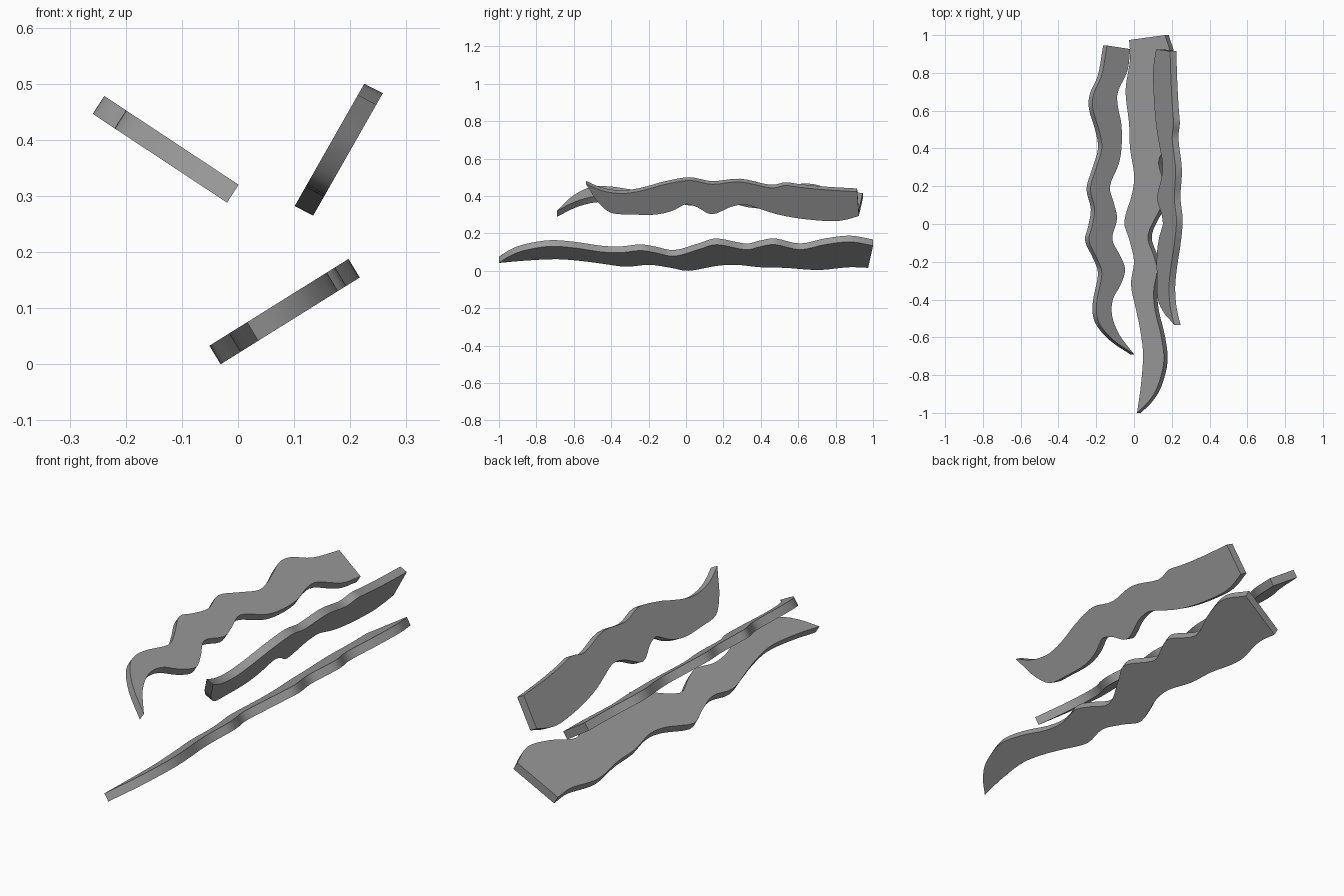
import bpy, bmesh
from mathutils import Vector

grey = bpy.data.materials.new("dark_grey")
grey.diffuse_color = (.33, .33, .33, 1)


def smooth_edge(pts, steps=4):
    """Catmull-Rom curve through (y, value) points."""
    p = [Vector(q) for q in pts]
    p = [2 * p[0] - p[1]] + p + [2 * p[-1] - p[-2]]
    out = []
    for a, b, c, d in zip(p, p[1:], p[2:], p[3:]):
        for i in range(steps):
            t = i / steps
            out.append(0.5 * (2 * b + (c - a) * t + (2 * a - 5 * b + 4 * c - d) * t * t
                              + (3 * b - a - 3 * c + d) * t ** 3))
    return out + [p[-2]]


def wavy_strip(name, edge_a, edge_b, place, thickness):
    """Plate between two wavy edges that meet at a tip, placed on a tilted plane."""
    outline = smooth_edge(edge_a) + smooth_edge(edge_b)[::-1][1:]
    bm = bmesh.new()
    face = bm.faces.new([bm.verts.new(place(y, v)) for y, v in outline])
    ext = bmesh.ops.extrude_face_region(bm, geom=[face], use_keep_orig=True)
    moved = [g for g in ext["geom"] if isinstance(g, bmesh.types.BMVert)]
    bmesh.ops.translate(bm, verts=moved, vec=thickness)
    bmesh.ops.recalc_face_normals(bm, faces=bm.faces)
    mesh = bpy.data.meshes.new(name)
    bm.to_mesh(mesh)
    bm.free()
    mesh.materials.append(grey)
    ob = bpy.data.objects.new(name, mesh)
    bpy.context.collection.objects.link(ob)
    bpy.ops.object.select_all(action='DESELECT')
    ob.select_set(True)
    bpy.context.view_layer.objects.active = ob
    bpy.ops.object.shade_smooth_by_angle(angle=0.6)


# Left strip: edges given as (y, x) on its upper face
left_outer = [(.945, -.143), (.79, -.17), (.69, -.213), (.61, -.218), (.50, -.186), (.40, -.17),
              (.29, -.202), (.185, -.231), (.08, -.208), (-.016, -.223), (-.09, -.238),
              (-.185, -.195), (-.265, -.17), (-.4, -.196), (-.49, -.196), (-.555, -.165),
              (-.624, -.098), (-.69, .001)]
left_inner = [(.926, -.02), (.81, -.035), (.70, -.085), (.62, -.085), (.53, -.067), (.42, -.065),
              (.32, -.08), (.2, -.127), (.106, -.105), (.026, -.09), (-.08, -.115), (-.164, -.075),
              (-.24, -.047), (-.32, -.07), (-.4, -.112), (-.49, -.115), (-.59, -.075),
              (-.69, .001)]
wavy_strip("left_strip", left_outer, left_inner,
           lambda y, x: (x, y, .478 - .661 * (x + .238)), (-.0205, 0.0, -.032))

# Right strip: edges given as (y, z) on its left face
right_upper = [(.915, .44), (.743, .45), (.61, .463), (.53, .473), (.45, .46), (.29, .492),
               (.14, .479), (.02, .5), (-.11, .479), (-.19, .457), (-.27, .438), (-.353, .43),
               (-.45, .445), (-.535, .48)]
right_lower = [(.925, .31), (.85, .289), (.77, .282), (.61, .296), (.476, .322), (.342, .365),
               (.29, .369), (.235, .357), (.139, .319), (.06, .357), (.02, .37), (-.01, .37),
               (-.075, .337), (-.166, .317), (-.29, .318), (-.4, .327), (-.47, .383),
               (-.513, .447), (-.535, .48)]
wavy_strip("right_strip", right_upper, right_lower,
           lambda y, z: (.101 + .569 * (z - .282), y, z), (.033, 0.0, -.017))

# Bottom strip: edges given as (y, x) on its upper face
bottom_left = [(.974, -.026), (.87, -.021), (.74, -.042), (.66, -.042), (.53, -.026), (.4, -.021),
               (.265, 0), (.16, -.01), (.016, -.051), (-.08, -.026), (-.196, 0), (-.32, -.016),
               (-.45, .01), (-.556, .032), (-.69, .048), (-.85, .037), (-1, .016)]
bottom_right = [(1, .164), (.877, .197), (.743, .173), (.61, .13), (.476, .173), (.396, .155),
                (.316, .13), (.166, .173), (.075, .135), (-.06, .074), (-.166, .104),
                (-.246, .122), (-.353, .104), (-.46, .112), (-.594, .144), (-.727, .158),
                (-.86, .125), (-.94, .077), (-1, .016)]
wavy_strip("bottom_strip", bottom_left, bottom_right,
           lambda y, x: (x, y, .033 + .624 * (x + .051)), (.02, 0.0, -.033))
